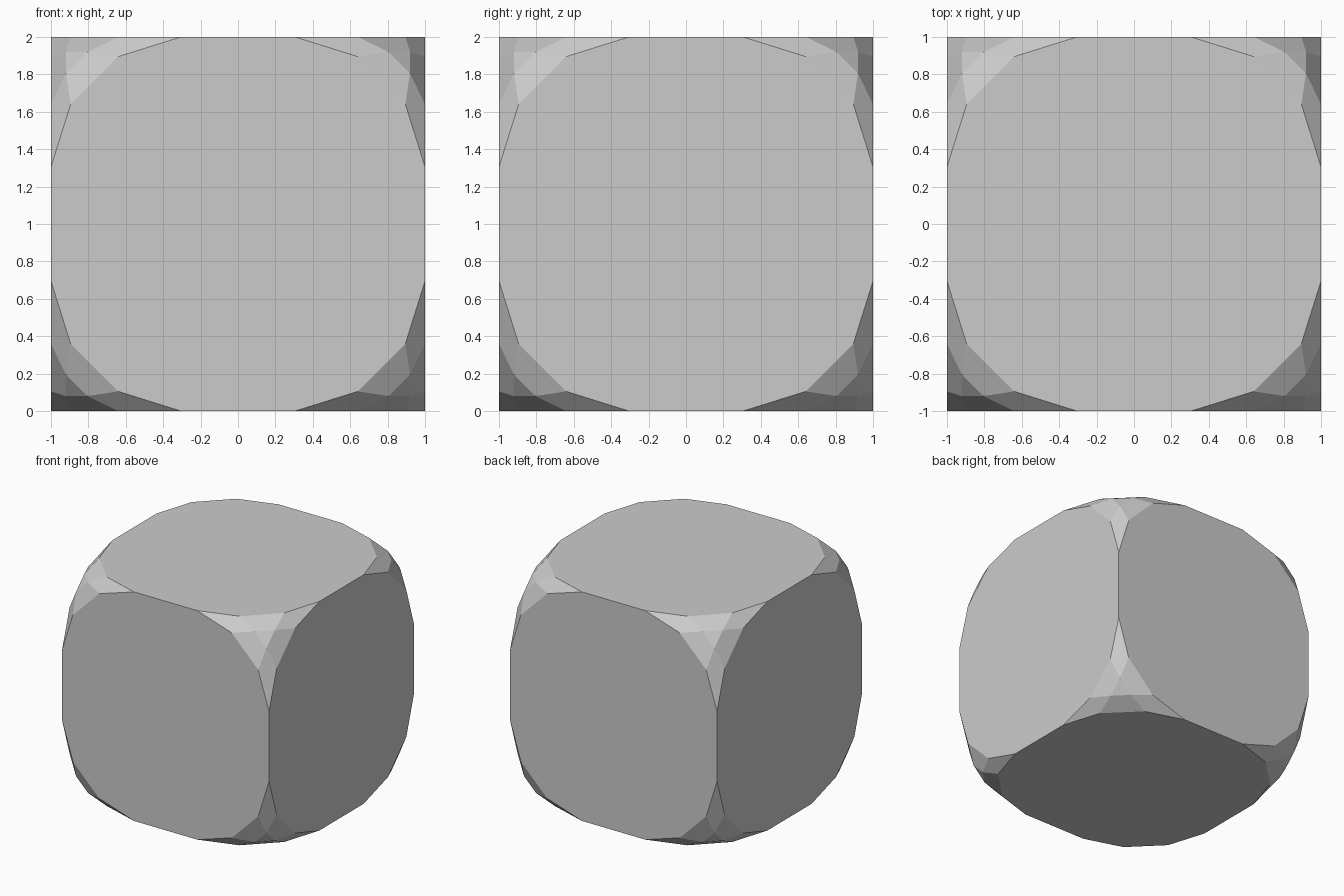
import bpy
import bmesh
from itertools import permutations, product
from math import radians

if "Cube" in bpy.data.objects:
    bpy.data.objects.remove(bpy.data.objects["Cube"])

# Seed points for one cube corner: edge ends, face outline corners, corner triangle
SEEDS = [(1.0, 1.0, 0.305), (1.0, 0.895, 0.64), (0.92, 0.92, 0.805)]


def mirrored(seed):
    """All axis swaps and mirror images of a seed point."""
    return {tuple(s * c for s, c in zip(signs, p))
            for p in permutations(seed) for signs in product((-1, 1), repeat=3)}


# Rounded cube body: hull of the symmetric points, raised to stand on z = 0
bm = bmesh.new()
for seed in SEEDS:
    for x, y, z in sorted(mirrored(seed)):
        bm.verts.new((x, y, z + 1.0))
bmesh.ops.convex_hull(bm, input=bm.verts[:])

# Merge the hull triangles into clean flat facets
bmesh.ops.dissolve_limit(bm, angle_limit=radians(4), verts=bm.verts[:], edges=bm.edges[:])
bmesh.ops.recalc_face_normals(bm, faces=bm.faces[:])

mesh = bpy.data.meshes.new("rounded_cube")
bm.to_mesh(mesh)
bm.free()
body = bpy.data.objects.new("rounded_cube", mesh)
bpy.context.collection.objects.link(body)
